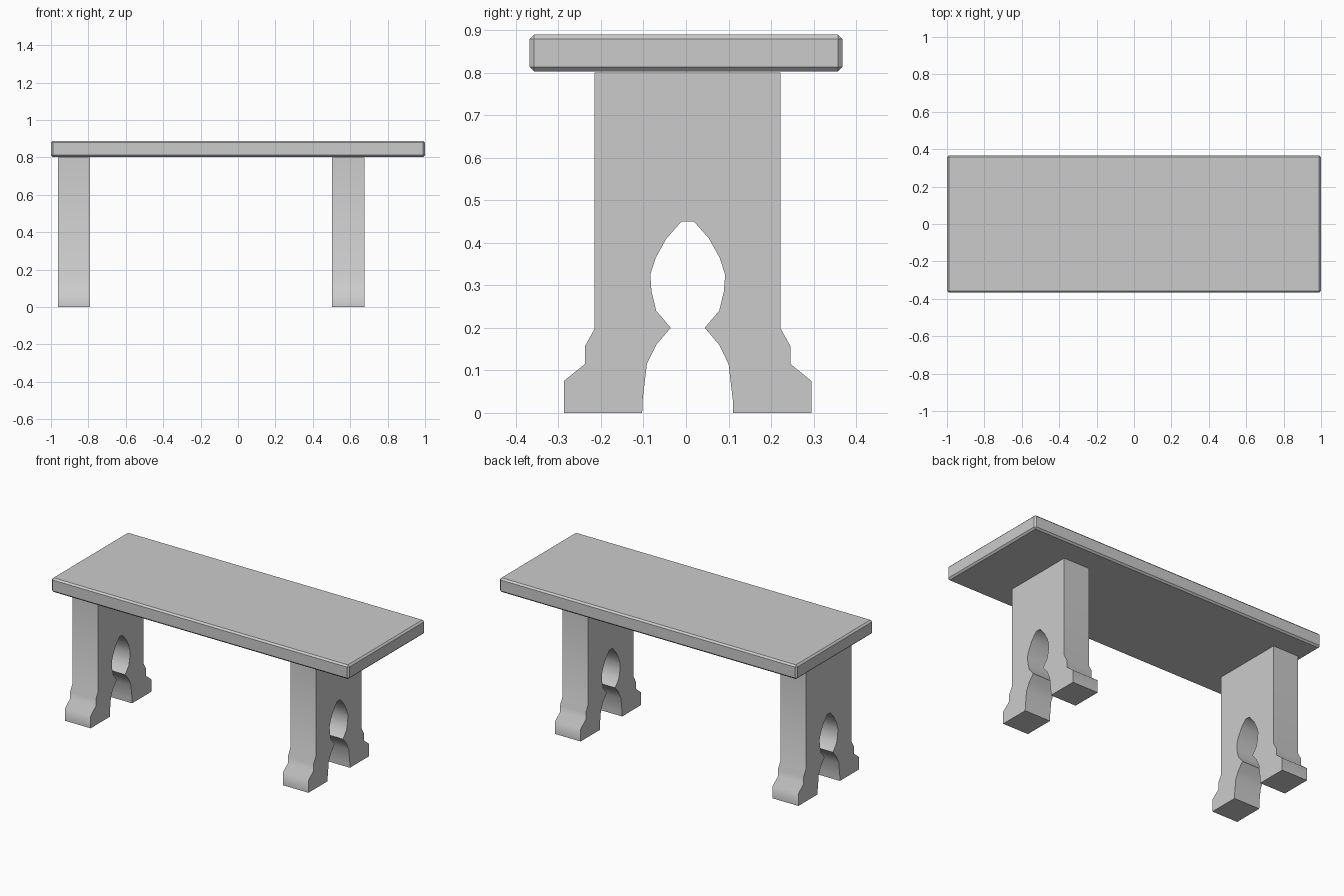
import bpy, bmesh

if "Cube" in bpy.data.objects:
    bpy.data.objects.remove(bpy.data.objects["Cube"])

# Half outline of a trestle leg (y offset, z): outer edge down, then the keyhole arch up
OUTER = [(0.2185, 0.80), (0.2185, 0.198), (0.2415, 0.157), (0.2415, 0.115),
         (0.291, 0.075), (0.291, 0.0)]
ARCH = [(0.107, 0.0), (0.106, 0.03), (0.096, 0.115), (0.074, 0.16), (0.04, 0.20),
        (0.074, 0.24), (0.085, 0.285), (0.088, 0.325), (0.075, 0.365),
        (0.05, 0.41), (0.0145, 0.45)]
LEG_Y = 0.004


def finish(bm, name):
    bmesh.ops.recalc_face_normals(bm, faces=bm.faces)
    mesh = bpy.data.meshes.new(name)
    bm.to_mesh(mesh)
    bm.free()
    obj = bpy.data.objects.new(name, mesh)
    bpy.context.collection.objects.link(obj)
    return obj


def make_leg(name, x0, x1):
    half = OUTER + ARCH
    outline = half + [(-y, z) for y, z in reversed(half)]
    bm = bmesh.new()
    face = bm.faces.new([bm.verts.new((x0, y + LEG_Y, z)) for y, z in outline])
    ext = bmesh.ops.extrude_face_region(bm, geom=[face], use_keep_orig=True)
    moved = [g for g in ext["geom"] if isinstance(g, bmesh.types.BMVert)]
    bmesh.ops.translate(bm, verts=moved, vec=(x1 - x0, 0, 0))
    leg = finish(bm, name)
    bpy.ops.object.select_all(action='DESELECT')
    leg.select_set(True)
    bpy.context.view_layer.objects.active = leg
    bpy.ops.object.shade_smooth_by_angle(angle=0.9)


# Bench top: slab with chamfered edges
bm = bmesh.new()
bmesh.ops.create_cube(bm, size=1)
bmesh.ops.scale(bm, vec=(2.0, 0.735, 0.086), verts=bm.verts)
bmesh.ops.translate(bm, vec=(0, 0, 0.846), verts=bm.verts)
bmesh.ops.bevel(bm, geom=bm.edges[:], offset=0.01, segments=1, affect='EDGES')
finish(bm, "bench_top")

# Two trestle legs
make_leg("left_leg", -0.963, -0.79)
make_leg("right_leg", 0.502, 0.675)
